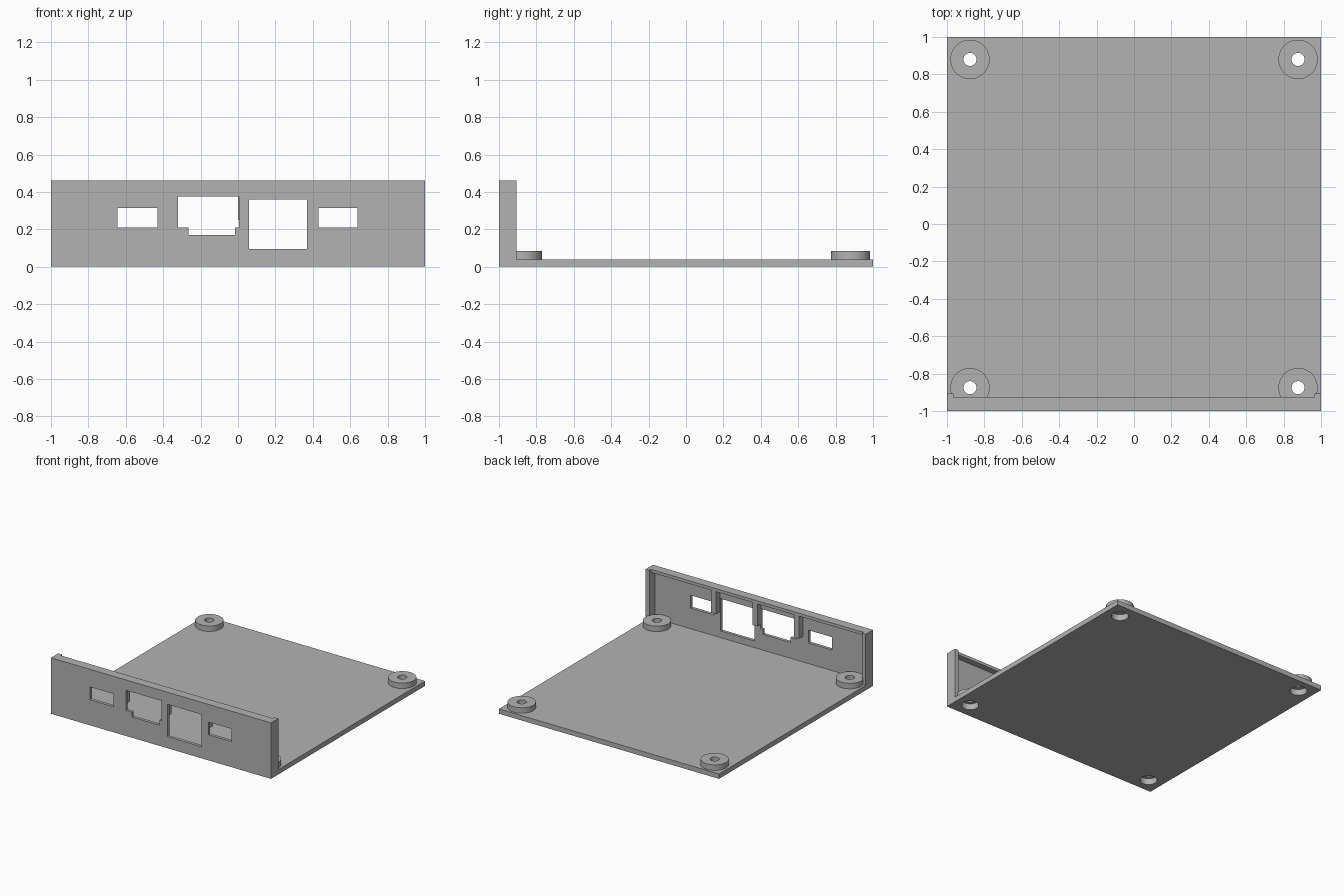
import bpy

# Remove the default object
if "Cube" in bpy.data.objects:
    bpy.data.objects.remove(bpy.data.objects["Cube"], do_unlink=True)

grey = bpy.data.materials.new("plain_grey")
grey.use_nodes = True
grey.diffuse_color = (0.45, 0.45, 0.45, 1)
grey.node_tree.nodes["Principled BSDF"].inputs["Base Color"].default_value = (0.45, 0.45, 0.45, 1)

FLOOR = 0.04      # base plate thickness
TOP = 0.46        # panel height
WALL = -0.975     # inner face of the thin panel wall
LIP = -0.925      # inner edge of the top lip and ribs
POST = -0.905     # inner edge of the end posts
INNER = 0.965     # inner side of the end posts


def finish(name):
    obj = bpy.context.object
    obj.name = name
    obj.data.materials.append(grey)
    return obj


def box(name, x, y, z):
    """Box from (low, high) pairs on each axis."""
    spans = (x, y, z)
    bpy.ops.mesh.primitive_cube_add(size=1, location=[(a + b) / 2 for a, b in spans])
    obj = finish(name)
    obj.scale = [b - a for a, b in spans]
    bpy.ops.object.transform_apply(location=True, scale=True, rotation=False)
    return obj


def cylinder(name, centre, radius, z):
    bpy.ops.mesh.primitive_cylinder_add(
        vertices=48, radius=radius, depth=z[1] - z[0],
        location=(*centre, (z[0] + z[1]) / 2))
    return finish(name)


def cut(target, cutter):
    """Subtract the cutter, then discard it."""
    cutter.hide_render = True
    mod = target.modifiers.new("cut", 'BOOLEAN')
    mod.operation = 'DIFFERENCE'
    mod.solver = 'EXACT'
    mod.object = cutter
    bpy.ops.object.select_all(action='DESELECT')
    bpy.context.view_layer.objects.active = target
    target.select_set(True)
    bpy.ops.object.modifier_apply(modifier=mod.name)
    bpy.data.objects.remove(cutter, do_unlink=True)


def smooth(obj):
    bpy.ops.object.select_all(action='DESELECT')
    bpy.context.view_layer.objects.active = obj
    obj.select_set(True)
    bpy.ops.object.shade_smooth_by_angle()


def drill(obj, centre):
    """Screw hole with a wider counterbore from below."""
    cut(obj, cylinder("bore", centre, 0.035, (-0.1, 0.2)))
    cut(obj, cylinder("counterbore", centre, 0.065, (-0.1, 0.05)))


# Base plate with four drilled mounting bosses
base = box("base_plate", (-1, 1), (-1, 1), (0, FLOOR))
for end, y in (("front", -0.875), ("back", 0.88)):
    for side, x in (("right", -0.877), ("left", 0.877)):
        drill(base, (x, y))
        boss = cylinder(f"{end}_{side}_boss", (x, y), 0.105, (0.03, 0.085))
        drill(boss, (x, y))
        smooth(boss)
smooth(base)

# Front panel, hollowed behind to leave end posts and a top lip
panel = box("front_panel", (-1, 1), (-1, POST), (FLOOR, TOP))
cut(panel, box("recess", (-INNER, INNER), (WALL, -0.8), (0, 0.435)))
cut(panel, box("lip_trim", (-INNER, INNER), (LIP, -0.8), (0.3, 0.6)))

# Port openings: two small, one tall, one wide with a stepped bottom
openings = (
    ((-0.645, -0.43), (0.21, 0.315)),
    ((0.43, 0.64), (0.21, 0.315)),
    ((0.06, 0.37), (0.095, 0.36)),
    ((-0.32, 0.005), (0.21, 0.375)),
    ((-0.265, -0.015), (0.17, 0.3)),
)
for x, z in openings:
    cut(panel, box("opening", x, (-1.1, -0.95), z))

# Stiffening ribs hanging under the lip between the openings
for place, x in (("right", -0.38), ("middle", 0.0), ("left", 0.375)):
    box(f"{place}_rib", (x, x + 0.045), (WALL - 0.005, LIP), (0.25, 0.44))
